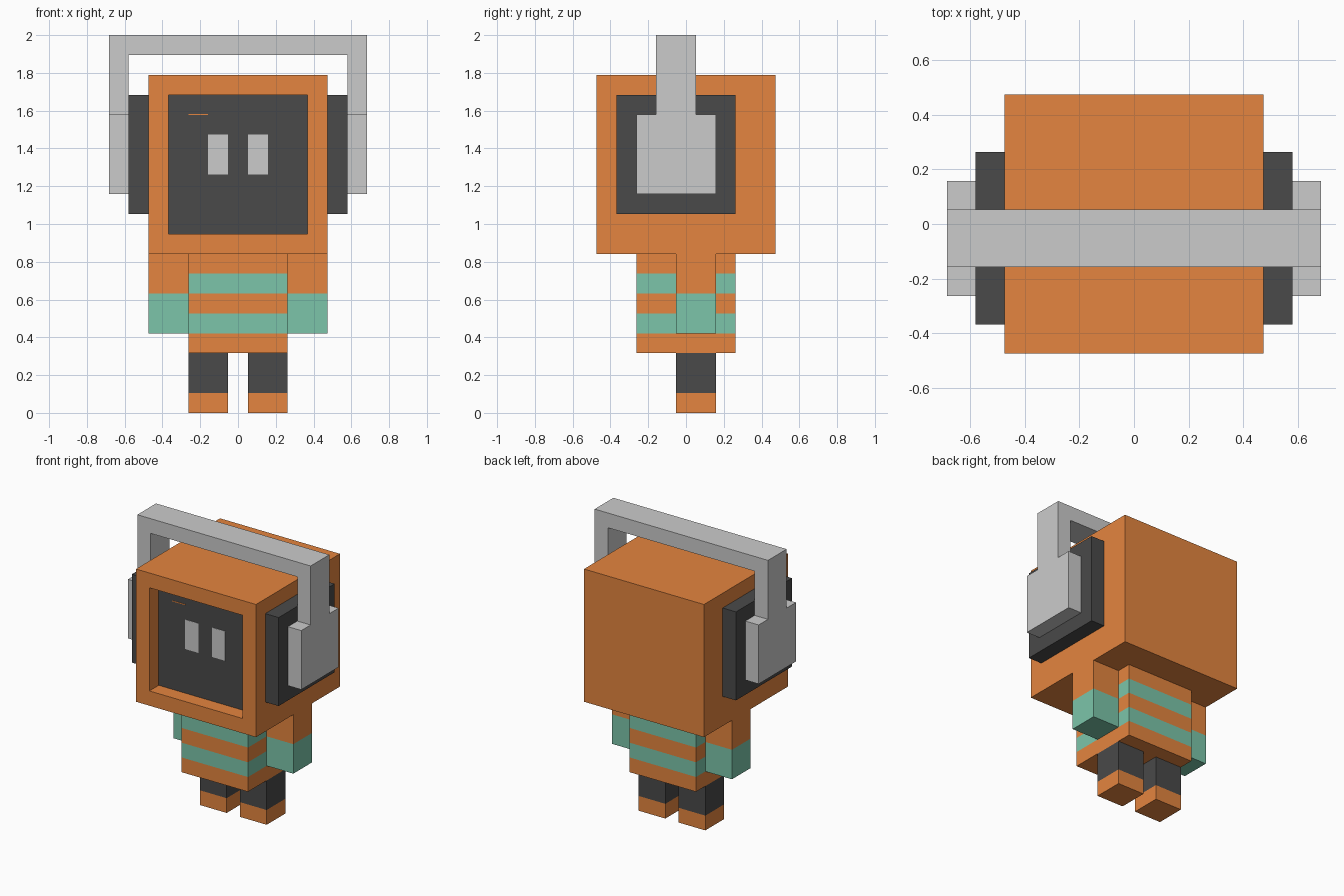
import bpy, bmesh

if "Cube" in bpy.data.objects:
    bpy.data.objects.remove(bpy.data.objects["Cube"])

U = 2 / 19  # one voxel; all sizes below are in voxels


def material(name, r, g, b):
    m = bpy.data.materials.new(name)
    m.diffuse_color = (r, g, b, 1)
    m.use_nodes = True
    m.node_tree.nodes["Principled BSDF"].inputs["Base Color"].default_value = m.diffuse_color
    return m


ORANGE = material("orange", 0.78, 0.235, 0.05)
DARK = material("charcoal", 0.068, 0.068, 0.068)
GREEN = material("green", 0.2, 0.56, 0.4)
GREY = None


def finish(name, bm, mats=(), mirror=False):
    bmesh.ops.recalc_face_normals(bm, faces=bm.faces)
    bmesh.ops.scale(bm, vec=(U, U, U), verts=bm.verts)
    mesh = bpy.data.meshes.new(name)
    bm.to_mesh(mesh)
    bm.free()
    for m in mats:
        mesh.materials.append(m)
    ob = bpy.data.objects.new(name, mesh)
    bpy.context.collection.objects.link(ob)
    if mirror:
        ob.modifiers.new("mirror", "MIRROR").use_mirror_merge = False
    return ob


def box_mesh(x, y, z):
    bm = bmesh.new()
    bmesh.ops.create_cube(bm, size=1)
    for v in bm.verts:
        v.co = [a + (c + 0.5) * (b - a) for c, (a, b) in zip(v.co, (x, y, z))]
    return bm


def box(name, x, y, z, mat=GREY, mirror=False):
    return finish(name, box_mesh(x, y, z), [mat] if mat else [], mirror)


def banded_box(name, x, y, levels, colours, mirror=False):
    """Box cut at the inner z levels, each band with its own colour."""
    bm = box_mesh(x, y, (levels[0], levels[-1]))
    for z in levels[1:-1]:
        bmesh.ops.bisect_plane(bm, geom=bm.verts[:] + bm.edges[:] + bm.faces[:],
                               plane_co=(0, 0, z), plane_no=(0, 0, 1))
    mats = list(dict.fromkeys(colours))
    for f in bm.faces:
        zc = f.calc_center_median().z
        band = sum(zc > z for z in levels[1:-1])
        f.material_index = mats.index(colours[band])
    return finish(name, bm, mats, mirror)


# Legs, striped body, arms
banded_box("leg", (0.5, 2.5), (-0.5, 1.5), [0, 1, 3], [ORANGE, DARK], True)
banded_box("body", (-2.5, 2.5), (-2.5, 2.5), [3, 4, 5, 6, 7, 8],
           [ORANGE, GREEN, ORANGE, GREEN, ORANGE])
banded_box("arm", (2.5, 4.5), (-0.5, 1.5), [4, 6, 8], [GREEN, ORANGE], True)

# Head with a recessed dark screen in the front
bm = box_mesh((-4.5, 4.5), (-4.5, 4.5), (8, 17))
bm.normal_update()
front = min(bm.faces, key=lambda f: f.calc_center_median().y)
bmesh.ops.inset_region(bm, faces=[front], thickness=1, use_even_offset=True)
screen = bmesh.ops.extrude_discrete_faces(bm, faces=[front])["faces"][0]
bmesh.ops.translate(bm, vec=(0, 1, 0), verts=screen.verts)
screen.material_index = 1
finish("head", bm, [ORANGE, DARK])

# Eyes and the small mark, lying on the screen
box("eye", (0.5, 1.5), (-3.52, -3.49), (12, 14), GREY, True)
box("screen_mark", (-2.5, -1.5), (-3.52, -3.49), (14.97, 15.03), ORANGE)

# Headphones: pads, cups and the band over the head
box("ear_pad", (4.5, 5.5), (-3.5, 2.5), (10, 16), DARK, True)
box("ear_cup", (5.5, 6.5), (-2.5, 1.5), (11, 15), GREY, True)

bm = bmesh.new()
profile = [(-6.5, 15), (-6.5, 19), (6.5, 19), (6.5, 15),
           (5.5, 15), (5.5, 18), (-5.5, 18), (-5.5, 15)]
face = bm.faces.new([bm.verts.new((x, -1.5, z)) for x, z in profile])
ext = bmesh.ops.extrude_face_region(bm, geom=[face])
bmesh.ops.translate(bm, vec=(0, 2, 0),
                    verts=[g for g in ext["geom"] if isinstance(g, bmesh.types.BMVert)])
finish("headband", bm)
